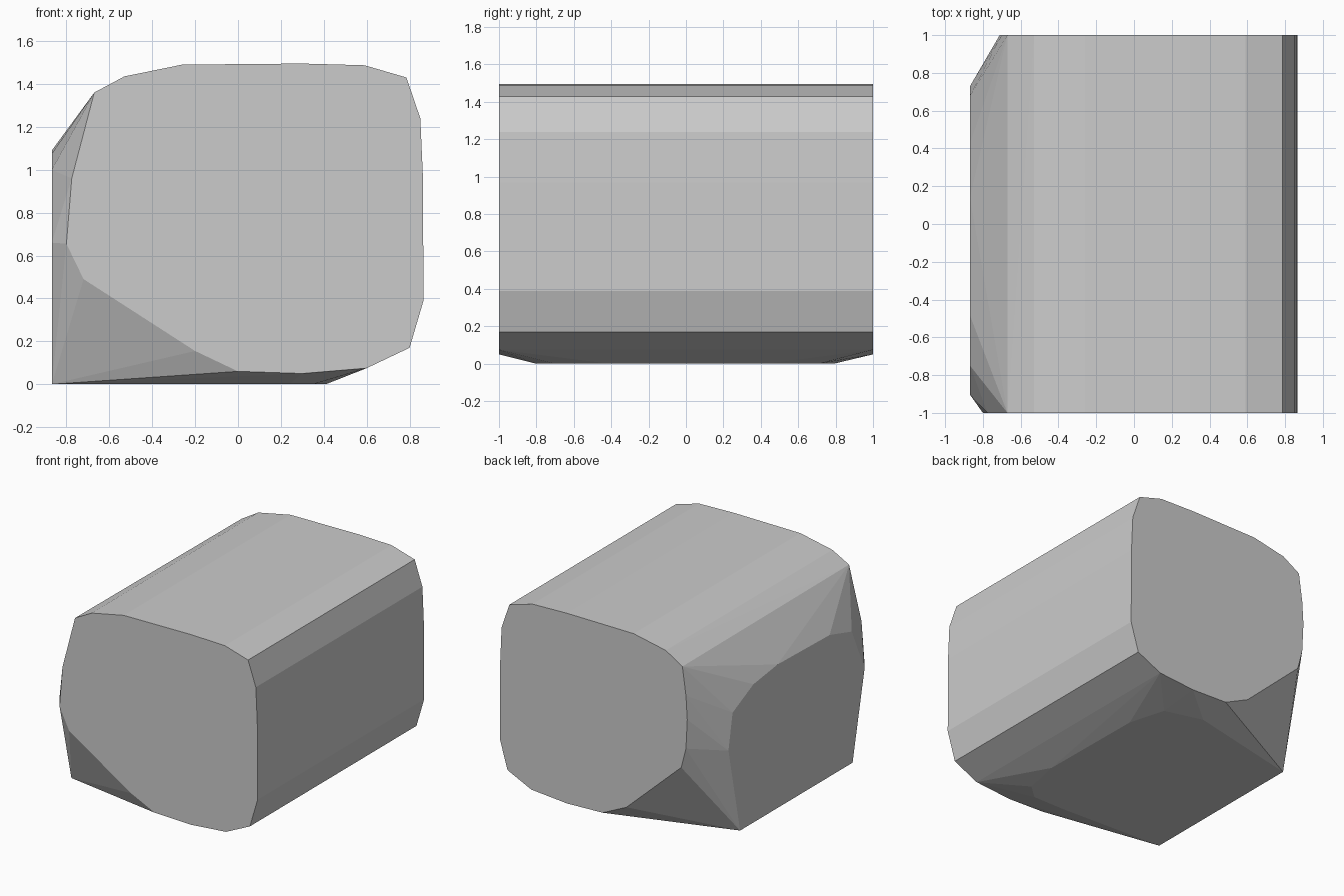
import bpy, bmesh, math

if "Cube" in bpy.data.objects:
    bpy.data.objects.remove(bpy.data.objects["Cube"])

# Shared end outline (x, z): top, right side and underside
shared = [(-0.53, 1.435), (-0.26, 1.49), (0.3, 1.495), (0.59, 1.487), (0.785, 1.43),
          (0.85, 1.24), (0.862, 0.97), (0.865, 0.39), (0.8, 0.17), (0.6, 0.075),
          (0.3, 0.05), (0.0, 0.06), (-0.2, 0.155)]

# Chipped left edge of each end (x, z)
front_left = [(-0.72, 0.49), (-0.8, 0.655), (-0.775, 0.96), (-0.67, 1.36)]
back_left = [(-0.66, 0.58), (-0.70, 0.734), (-0.711, 0.957), (-0.70, 1.136), (-0.67, 1.35)]

# Flat left side (y, z)
left_side = [(0.59, 0), (0.73, 0.66), (0.68, 0.93), (0.43, 1.05), (0.14, 1.09),
             (-0.485, 1.075), (-0.75, 1.0), (-0.904, 0.66), (-0.76, 0)]

# Flat underside (x, y)
underside = [(0.03, 0.79), (0.32, 0.71), (0.40, 0.43), (0.41, -0.41),
             (0.35, -0.70), (0.24, -0.80), (-0.03, -0.80)]

points = [(x, -1, z) for x, z in shared + front_left]
points += [(x, 1, z) for x, z in shared + back_left]
points += [(-0.868, y, z) for y, z in left_side]
points += [(x, y, 0) for x, y in underside]

# Faceted block: convex skin around the flat faces
bm = bmesh.new()
for p in points:
    bm.verts.new(p)
hull = bmesh.ops.convex_hull(bm, input=bm.verts[:])
loose = {g for g in hull["geom_interior"] + hull["geom_unused"]
         if isinstance(g, bmesh.types.BMVert)}
bmesh.ops.delete(bm, geom=list(loose), context='VERTS')
bmesh.ops.dissolve_limit(bm, angle_limit=math.radians(0.5),
                         verts=bm.verts[:], edges=bm.edges[:])
bmesh.ops.recalc_face_normals(bm, faces=bm.faces[:])

mesh = bpy.data.meshes.new("faceted_block")
bm.to_mesh(mesh)
bm.free()
block = bpy.data.objects.new("faceted_block", mesh)
bpy.context.collection.objects.link(block)
